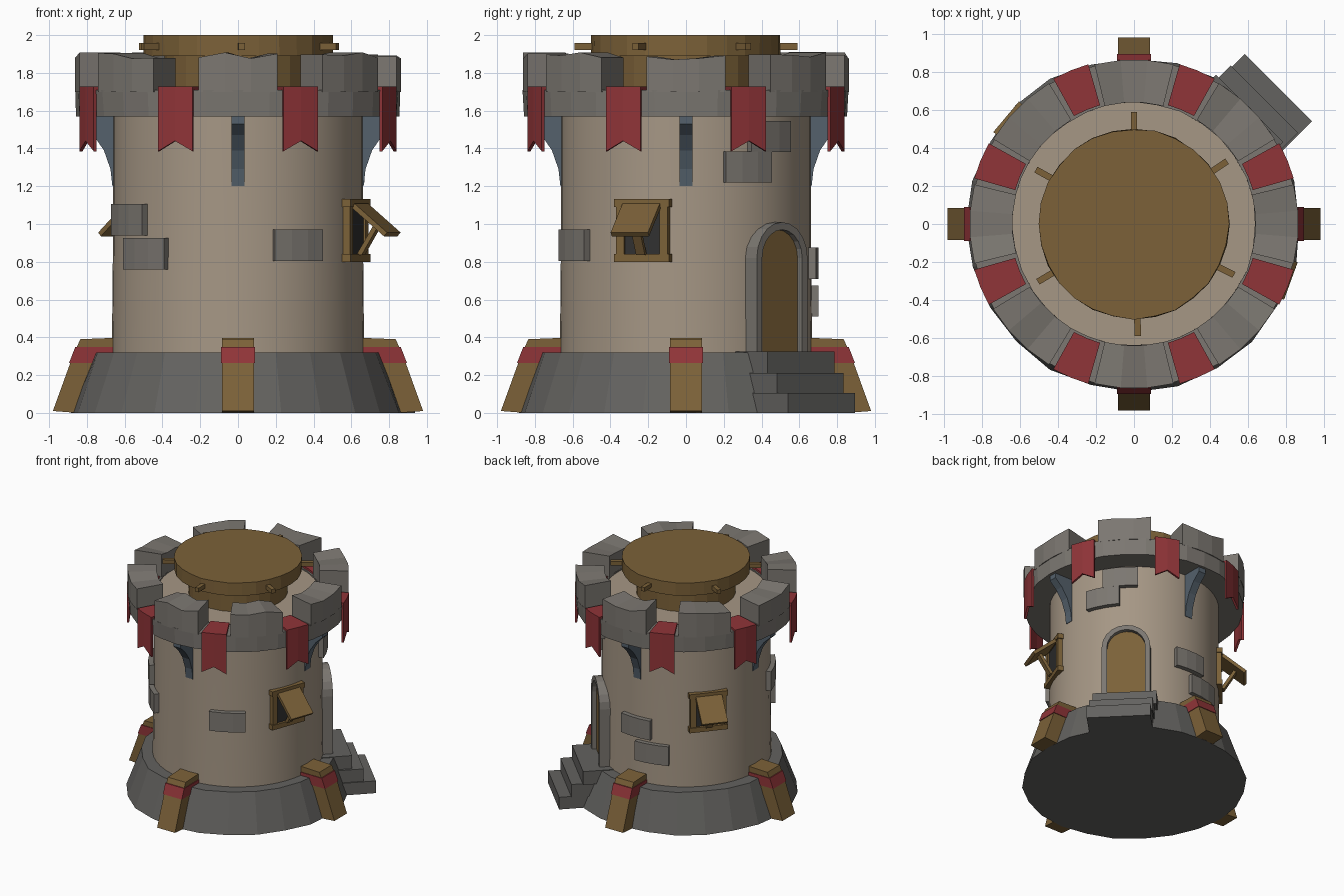
import bpy, math, random
from mathutils import Matrix
import bmesh

if "Cube" in bpy.data.objects:
    bpy.data.objects.remove(bpy.data.objects["Cube"])

random.seed(4)


def mat(name, r, g, b):
    m = bpy.data.materials.new(name)
    m.diffuse_color = (r, g, b, 1)
    m.use_nodes = True
    m.node_tree.nodes["Principled BSDF"].inputs["Base Color"].default_value = m.diffuse_color
    return m


PLASTER = mat("plaster", .38, .31, .235)
STONE = mat("stone", .20, .185, .165)
DARK_STONE = mat("dark_stone", .125, .122, .115)
WOOD = mat("wood", .20, .12, .04)
RED = mat("red_cloth", .28, .035, .04)
BLUE = mat("slate", .09, .12, .15)
BLACK = mat("dark_opening", .03, .03, .03)


def build(name, verts, faces, m, angle=0):
    """Mesh in a local frame (x = outward, y = tangent), turned to an angle."""
    me = bpy.data.meshes.new(name)
    me.from_pydata(verts, [], faces)
    bm = bmesh.new()
    bm.from_mesh(me)
    bmesh.ops.recalc_face_normals(bm, faces=bm.faces)
    bm.transform(Matrix.Rotation(math.radians(angle), 4, 'Z'))
    bm.to_mesh(me)
    bm.free()
    ob = bpy.data.objects.new(name, me)
    bpy.context.collection.objects.link(ob)
    me.materials.append(m)
    return ob


def lathe(name, prof, n, m, jitter=0, closed=False):
    """Spin (r, z) points; open profiles get end caps."""
    k = len(prof)
    verts = []
    for i in range(n):
        a = 2 * math.pi * i / n
        for r, z in prof:
            q = r + random.uniform(-jitter, jitter)
            verts.append((q * math.cos(a), q * math.sin(a), z))
    faces = []
    for i in range(n):
        j = (i + 1) % n
        for p in range(k if closed else k - 1):
            q = (p + 1) % k
            faces.append((i * k + p, j * k + p, j * k + q, i * k + q))
    if not closed:
        faces += [tuple(i * k for i in range(n)), tuple(i * k + k - 1 for i in range(n))]
    return build(name, verts, faces, m)


def wedge(name, angle, width, r0, r1, bottoms, tops, m):
    """Curved block; width is measured at r1, one bottom/top height per column."""
    n = len(tops)
    half = width / r1 / 2
    verts, faces = [], []
    for i in range(n):
        a = -half + 2 * half * i / (n - 1)
        for r, z in ((r0, bottoms[i]), (r1, bottoms[i]), (r1, tops[i]), (r0, tops[i])):
            verts.append((r * math.cos(a), r * math.sin(a), z))
    for i in range(n - 1):
        for p in range(4):
            q = (p + 1) % 4
            faces.append((4 * i + p, 4 * i + q, 4 * i + 4 + q, 4 * i + 4 + p))
    e = 4 * n - 4
    faces += [(0, 1, 2, 3), (e, e + 1, e + 2, e + 3)]
    return build(name, verts, faces, m, angle)


def prism(name, angle, pts, lo, hi, m, axis='y'):
    """Extrude (r, z) points along the tangent, or (t, z) points outward."""
    k = len(pts)
    verts = [(a, d, z) if axis == 'y' else (d, a, z) for d in (lo, hi) for a, z in pts]
    faces = [tuple(range(k)), tuple(range(k, 2 * k))]
    faces += [(i, (i + 1) % k, k + (i + 1) % k, k + i) for i in range(k)]
    return build(name, verts, faces, m, angle)


def box(name, angle, x0, x1, y0, y1, z0, z1, m):
    return prism(name, angle, [(x0, z0), (x1, z0), (x1, z1), (x0, z1)], y0, y1, m)


# Main body
lathe("base", [(.875, 0), (.765, .32)], 24, DARK_STONE, .012)
shaft = lathe("shaft", [(.668, .3), (.662, .9), (.662, 1.7)], 48, PLASTER)
bpy.context.view_layer.objects.active = shaft
shaft.select_set(True)
bpy.ops.object.shade_smooth_by_angle(angle=math.radians(40))
shaft.select_set(False)

# Parapet ring, merlons and banners
lathe("parapet_ring", [(.64, 1.57), (.855, 1.57), (.862, 1.71), (.64, 1.71)],
      32, STONE, .004, True)
for i in range(8):
    tops = [1.89 + random.uniform(-.02, .02) for _ in range(4)]
    wedge("merlon", 45 * i, .42, .64, .865, [1.7] * 4, tops, STONE)
    b = 45 * i + 22.5
    wedge("banner_strap", b, .2, .65, .874, [1.70] * 3, [1.728] * 3, RED)
    wedge("banner_flap", b, .2, .856, .874, [1.385, 1.44, 1.385], [1.728] * 3, RED)

# Roof platform with pegs
lathe("platform_post", [(.39, 1.68), (.39, 1.91)], 24, WOOD)
lathe("platform", [(.5, 1.89), (.5, 2.0)], 28, WOOD, .004)
for a in (90, 34, -27, -88, 211, 151):
    box("peg", a, .46, .59, -.017, .017, 1.922, 1.957, WOOD)

# Brackets and foot braces on the four sides
for a in (0, 90, 180, 270):
    prism("bracket", a, [(.64, 1.2), (.665, 1.2), (.675, 1.29), (.71, 1.39), (.765, 1.47),
                         (.83, 1.53), (.83, 1.58), (.64, 1.58)], -.034, .034, BLUE)
    prism("foot_brace", a, [(.85, 0), (.98, .01), (.875, .3), (.835, .39), (.66, .397),
                            (.66, .3), (.75, .3)], -.085, .085, WOOD)
    prism("brace_band", a, [(.76, .265), (.894, .265), (.862, .348), (.66, .348), (.66, .29)],
          -.09, .09, RED)

# Loose bricks on the wall: angle, width, bottom height
for a, w, z in ((-62, .29, .805), (-137, .32, .76), (-150, .33, .94), (90, .28, .71),
                (102, .29, .51), (29, .28, 1.22), (41, .28, 1.38)):
    wedge("wall_brick", a, w, .63, .702, [z] * 4, [z + .165] * 4, STONE)

# Door and steps
def arch(w, top, n=10):
    return [(-w, .3)] + [(-w * math.cos(math.pi * i / n), top - w + w * math.sin(math.pi * i / n))
                         for i in range(n + 1)] + [(w, .3)]


prism("door_frame", 45, arch(.19, 1.01) + arch(.15, .97)[::-1], .6, .72, STONE, 'x')
prism("door", 45, arch(.155, .975), .6, .685, WOOD, 'x')
for r, z0, z1, s in ((.86, .21, .325, 0), (.95, .1, .212, -.02), (1.045, 0, .105, -.03)):
    box("step", 45, .62, r, s - .25, s + .25, z0, z1, DARK_STONE)

# Windows with propped shutters
for a in (-20, 140):
    box("window_opening", a, .6, .67, -.13, .13, .82, 1.11, BLACK)
    for z in (.8, 1.09):
        box("window_beam", a, .6, .69, -.155, .155, z, z + .042, WOOD)
    for y in (-.145, .1):
        box("window_post", a, .6, .683, y, y + .045, .83, 1.1, WOOD)
    prism("shutter", a, [(.68, 1.085), (.86, .935), (.878, .955), (.695, 1.108)],
          -.105, .105, WOOD)
    prism("shutter_prop", a, [(.675, .835), (.705, .835), (.805, 1.0), (.785, 1.015)],
          -.025, .025, WOOD)
